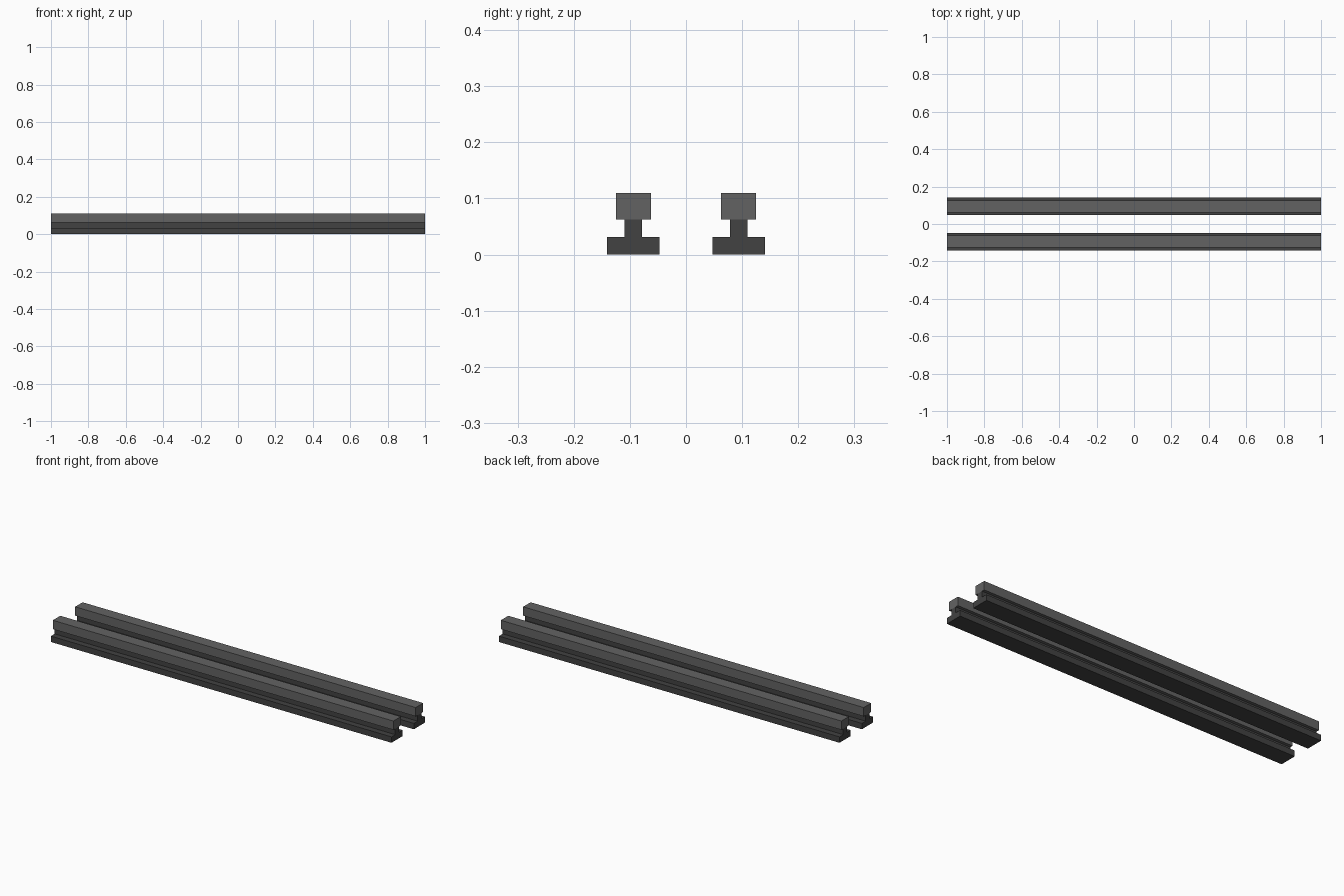
import bpy

cube = bpy.data.objects.get("Cube")
if cube:
    bpy.data.objects.remove(cube, do_unlink=True)


def make_material(name, value):
    mat = bpy.data.materials.new(name)
    mat.use_nodes = True
    colour = (value, value, value, 1.0)
    mat.diffuse_color = colour
    mat.node_tree.nodes["Principled BSDF"].inputs["Base Color"].default_value = colour
    return mat


dark_steel = make_material("dark steel", 0.054)
worn_steel = make_material("worn steel", 0.124)

LENGTH = 2.0
U = 1 / 64  # profile unit


def extrude_profile(name, half_profile, y, mat):
    """Mirror a (half width, height) outline and extrude it along x."""
    outline = [(w, z) for w, z in half_profile] + [(-w, z) for w, z in reversed(half_profile)]
    n = len(outline)
    verts = [(x, y + w * U, z * U) for x in (-LENGTH / 2, LENGTH / 2) for w, z in outline]
    faces = [(i, i + n, (i + 1) % n + n, (i + 1) % n) for i in range(n)]
    faces += [tuple(range(n)), tuple(reversed(range(n, 2 * n)))]
    mesh = bpy.data.meshes.new(name)
    mesh.from_pydata(verts, [], [f[::-1] for f in faces])
    mesh.materials.append(mat)
    mesh.update()
    obj = bpy.data.objects.new(name, mesh)
    bpy.context.collection.objects.link(obj)
    return obj


# Two parallel rails: wide foot with narrow web, and a block head on top
foot_and_web = [(3, 0), (3, 2), (1, 2), (1, 4)]
head = [(2, 4), (2, 7)]
for side, y in (("front", -6 * U), ("back", 6 * U)):
    extrude_profile(side + "_rail_foot_and_web", foot_and_web, y, dark_steel)
    extrude_profile(side + "_rail_head", head, y, worn_steel)

# Make every face point outward
import bmesh
for obj in bpy.context.collection.objects:
    if "_rail_" in obj.name:
        bm = bmesh.new()
        bm.from_mesh(obj.data)
        bmesh.ops.recalc_face_normals(bm, faces=bm.faces)
        bm.to_mesh(obj.data)
        bm.free()
